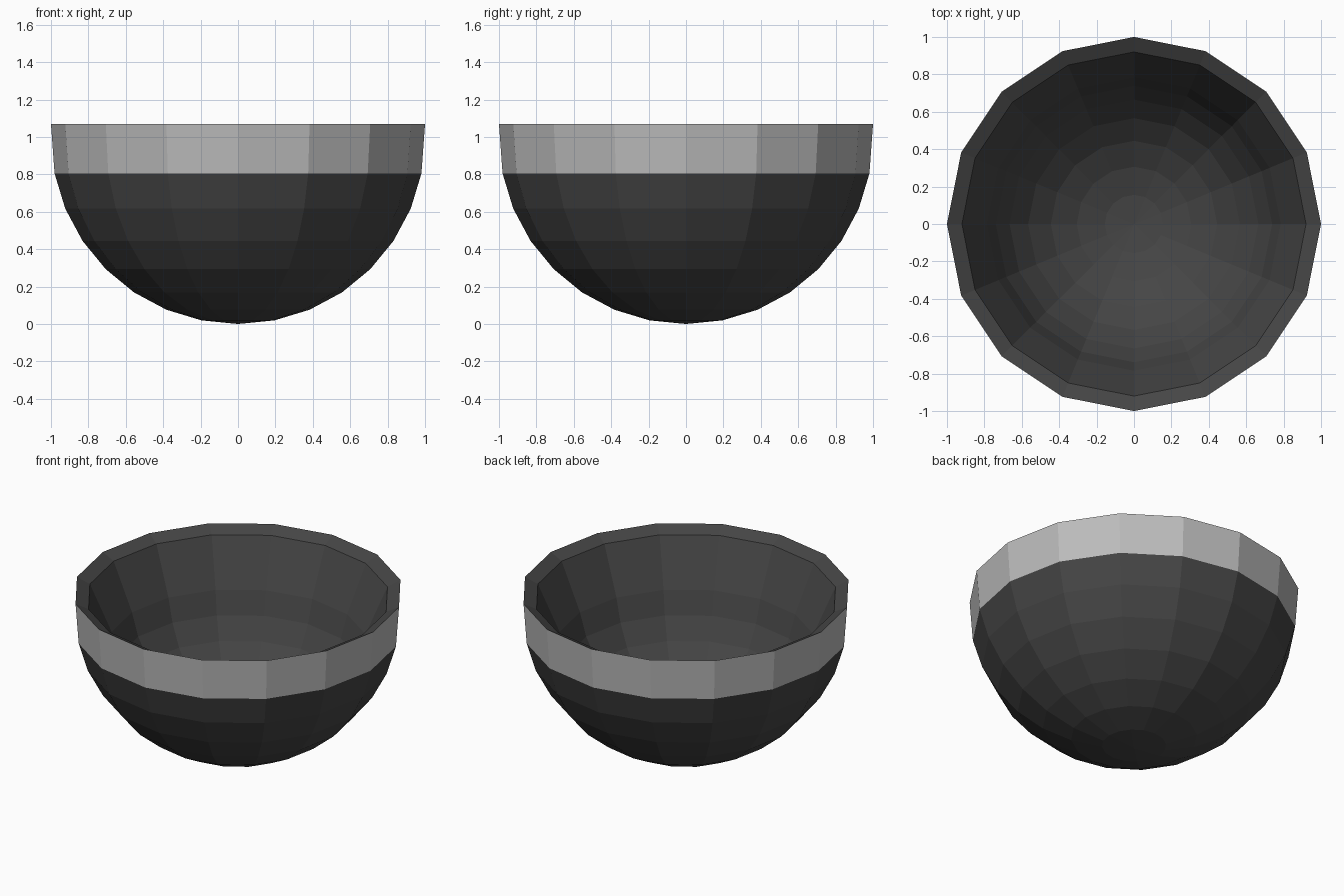
import bpy, bmesh
from math import sin, cos, pi

if "Cube" in bpy.data.objects:
    bpy.data.objects.remove(bpy.data.objects["Cube"])

SIDES = 16
STEP = pi / 16


def arc(radius, centre_z):
    # rings of a half sphere from just above the pole to just below the rim
    return [(radius * sin(k * STEP), centre_z - radius * cos(k * STEP)) for k in range(1, 8)]


# Outer wall up to the rim, then down the inner wall
outer = arc(1.0, 1.0) + [(1.0, 1.07)]
inner = arc(0.8, 0.88) + [(0.92, 1.03)]
profile = outer + inner[::-1]

bm = bmesh.new()
rings = [[bm.verts.new((r * cos(2 * pi * i / SIDES), r * sin(2 * pi * i / SIDES), z))
          for i in range(SIDES)] for r, z in profile]
for a, b in zip(rings, rings[1:]):
    for i in range(SIDES):
        j = (i + 1) % SIDES
        bm.faces.new((a[i], a[j], b[j], b[i]))

# Close both poles with triangle fans
for ring, z in ((rings[0], 0.0), (rings[-1], 0.08)):
    pole = bm.verts.new((0, 0, z))
    for i in range(SIDES):
        bm.faces.new((pole, ring[i], ring[(i + 1) % SIDES]))
bmesh.ops.recalc_face_normals(bm, faces=bm.faces)

mesh = bpy.data.meshes.new("bowl")
bm.to_mesh(mesh)
bm.free()
bowl = bpy.data.objects.new("bowl", mesh)
bpy.context.collection.objects.link(bowl)

# Dark grey body with a lighter band around the rim
for name, g in (("dark_grey", 0.06), ("light_grey", 0.5)):
    mat = bpy.data.materials.new(name)
    mat.diffuse_color = (g, g, g, 1)
    mat.use_nodes = True
    mat.node_tree.nodes["Principled BSDF"].inputs["Base Color"].default_value = mat.diffuse_color
    mesh.materials.append(mat)
for face in mesh.polygons:
    c = face.center
    if c.z > 0.85 and c.xy.length > 0.95 and abs(face.normal.z) < 0.3:
        face.material_index = 1
